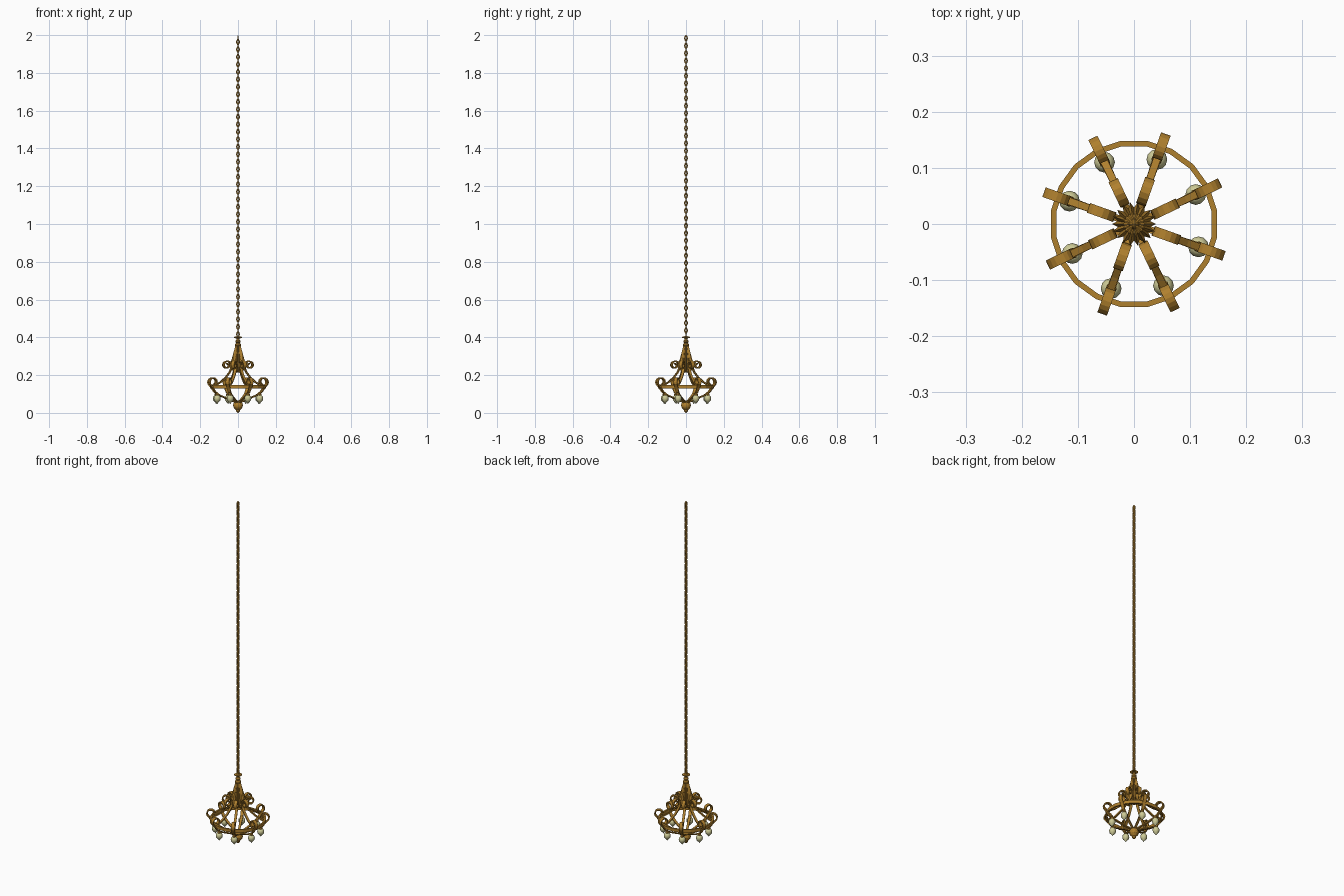
import bpy, bmesh, math
from mathutils import Matrix, Vector

if "Cube" in bpy.data.objects:
    bpy.data.objects.remove(bpy.data.objects["Cube"])


def material(name, rgb):
    m = bpy.data.materials.new(name)
    m.diffuse_color = (*rgb, 1)
    m.use_nodes = True
    m.node_tree.nodes["Principled BSDF"].inputs["Base Color"].default_value = m.diffuse_color
    return m


BRASS = material("aged_brass", (0.43, 0.215, 0.027))
GLASS = material("pale_glass", (0.62, 0.60, 0.31))
ARMS = 8
START = math.radians(25.5)


def finish(bm, name, mat, smooth=False):
    bmesh.ops.recalc_face_normals(bm, faces=bm.faces)
    me = bpy.data.meshes.new(name)
    bm.to_mesh(me)
    bm.free()
    me.materials.append(mat)
    for p in me.polygons:
        p.use_smooth = smooth
    ob = bpy.data.objects.new(name, me)
    bpy.context.collection.objects.link(ob)
    return ob


def skin(bm, rings, closed=False, caps=True):
    """Join equal-length rings of points with quads."""
    rows = [[bm.verts.new(p) for p in ring] for ring in rings]
    n = len(rows[0])
    pairs = list(zip(rows, rows[1:])) + ([(rows[-1], rows[0])] if closed else [])
    for a, b in pairs:
        for i in range(n):
            j = (i + 1) % n
            bm.faces.new((a[i], a[j], b[j], b[i]))
    if caps and not closed:
        bm.faces.new(rows[0])
        bm.faces.new(rows[-1])


def lathe(name, profile, sides, mat, flute=0.0, at=(0, 0), smooth=False):
    """Turned shape; flute pulls every other point inward."""
    bm = bmesh.new()
    rings = []
    for r, z in profile:
        ring = []
        for i in range(sides):
            a = 2 * math.pi * i / sides
            rr = r * (1 - flute * (i % 2))
            ring.append((at[0] + rr * math.cos(a), at[1] + rr * math.sin(a), z))
        rings.append(ring)
    skin(bm, rings)
    return finish(bm, name, mat, smooth)


def strap(name, path, thick, angle):
    """Flat bar swept along (radius, height, width) points in a radial plane."""
    bm = bmesh.new()
    rot = Matrix.Rotation(angle, 3, 'Z')
    rings = []
    for i, (r, z, w) in enumerate(path):
        p, q = path[max(i - 1, 0)], path[min(i + 1, len(path) - 1)]
        d = Vector((q[0] - p[0], q[1] - p[1])).normalized()
        nx, nz = -d.y * thick / 2, d.x * thick / 2
        rings.append([rot @ Vector(v) for v in (
            (r + nx, -w / 2, z + nz), (r + nx, w / 2, z + nz),
            (r - nx, w / 2, z - nz), (r - nx, -w / 2, z - nz))])
    skin(bm, rings)
    return finish(bm, name, BRASS)


def spiral(cr, cz, r0, r1, a0, a1, w, n):
    pts = []
    for i in range(n + 1):
        t = i / n
        a, r = math.radians(a0 + (a1 - a0) * t), r0 + (r1 - r0) * t
        pts.append((cr + r * math.cos(a), cz + r * math.sin(a), w))
    return pts


# Hanging chain of interlocking, heavy oval links
bm = bmesh.new()
count, wire, half = 80, 0.0040, 0.0125
for k in range(count):
    zc = 0.400 + wire + half + k * (1.600 - 2 * (wire + half)) / (count - 1)
    turn = Matrix.Rotation(math.pi / 2 * (k % 2), 3, 'Z')
    rings = []
    for i in range(12):
        a = 2 * math.pi * i / 12
        c, s = math.cos(a), math.sin(a)
        rings.append([turn @ Vector((
            c * (0.0060 + wire * math.cos(b)), wire * math.sin(b),
            s * (half + wire * math.cos(b)))) + Vector((0, 0, zc))
            for b in [2 * math.pi * j / 6 for j in range(6)]])
    skin(bm, rings, closed=True)
finish(bm, "chain", BRASS)

# Neck with scalloped top plate and collars
lathe("top_plate", [(0.008, 0.406), (0.022, 0.402), (0.022, 0.398), (0.008, 0.394)],
      36, BRASS, flute=0.25)
lathe("neck", [(0.008, 0.397), (0.008, 0.386), (0.014, 0.381), (0.014, 0.374),
               (0.010, 0.370), (0.016, 0.364), (0.016, 0.356), (0.010, 0.350)],
      12, BRASS)

# Fluted bell body
lathe("fluted_body", [(0.014, 0.362), (0.018, 0.340), (0.025, 0.315),
                      (0.033, 0.285), (0.039, 0.262), (0.039, 0.246),
                      (0.033, 0.230), (0.022, 0.214)], 36, BRASS, flute=0.25)

# Horizontal hoop
bm = bmesh.new()
rings = []
for i in range(20):
    a = 2 * math.pi * (i + 0.5) / 20
    rings.append([(r * math.cos(a), r * math.sin(a), z) for r, z in
                  ((0.150, 0.129), (0.150, 0.147), (0.140, 0.147), (0.140, 0.129))])
skin(bm, rings, closed=True)
finish(bm, "hoop", BRASS)

# Bottom finial
lathe("finial", [(0.008, 0.066), (0.018, 0.060), (0.019, 0.055), (0.024, 0.050),
                 (0.026, 0.040), (0.023, 0.028), (0.015, 0.019), (0.010, 0.014),
                 (0.010, 0.007), (0.003, 0.0)], 12, BRASS)

# Upper scroll: curls outward, then drops to the hoop
upper = spiral(0.065, 0.252, 0.008, 0.025, -270, 180, 0.018, 18)
upper += [(0.039, 0.235, 0.016), (0.048, 0.215, 0.014), (0.070, 0.188, 0.013),
          (0.100, 0.163, 0.013), (0.125, 0.148, 0.013), (0.142, 0.138, 0.013)]

# Lower arm: rises from the finial, passes the hoop and curls inward
lower = [(0.015, 0.056, 0.012), (0.045, 0.068, 0.012), (0.080, 0.082, 0.013),
         (0.110, 0.095, 0.015), (0.135, 0.113, 0.016), (0.150, 0.135, 0.018)]
lower += spiral(0.143, 0.164, 0.025, 0.014, -25, 255, 0.018, 13)

for k in range(ARMS):
    ang = START + 2 * math.pi * k / ARMS
    strap(f"upper_scroll_{k + 1}", upper, 0.006, ang)
    strap(f"lower_arm_{k + 1}", lower, 0.006, ang)
    pos = (0.122 * math.cos(ang), 0.122 * math.sin(ang))
    # Bulb holder and hanging glass drop
    lathe(f"bulb_holder_{k + 1}", [(0.006, 0.106), (0.010, 0.100), (0.010, 0.092)],
          8, BRASS, at=pos)
    lathe(f"bulb_{k + 1}", [(0.009, 0.094), (0.016, 0.087), (0.0185, 0.077),
                            (0.016, 0.066), (0.009, 0.058), (0.004, 0.053),
                            (0.001, 0.047)], 12, GLASS, at=pos, smooth=True)
